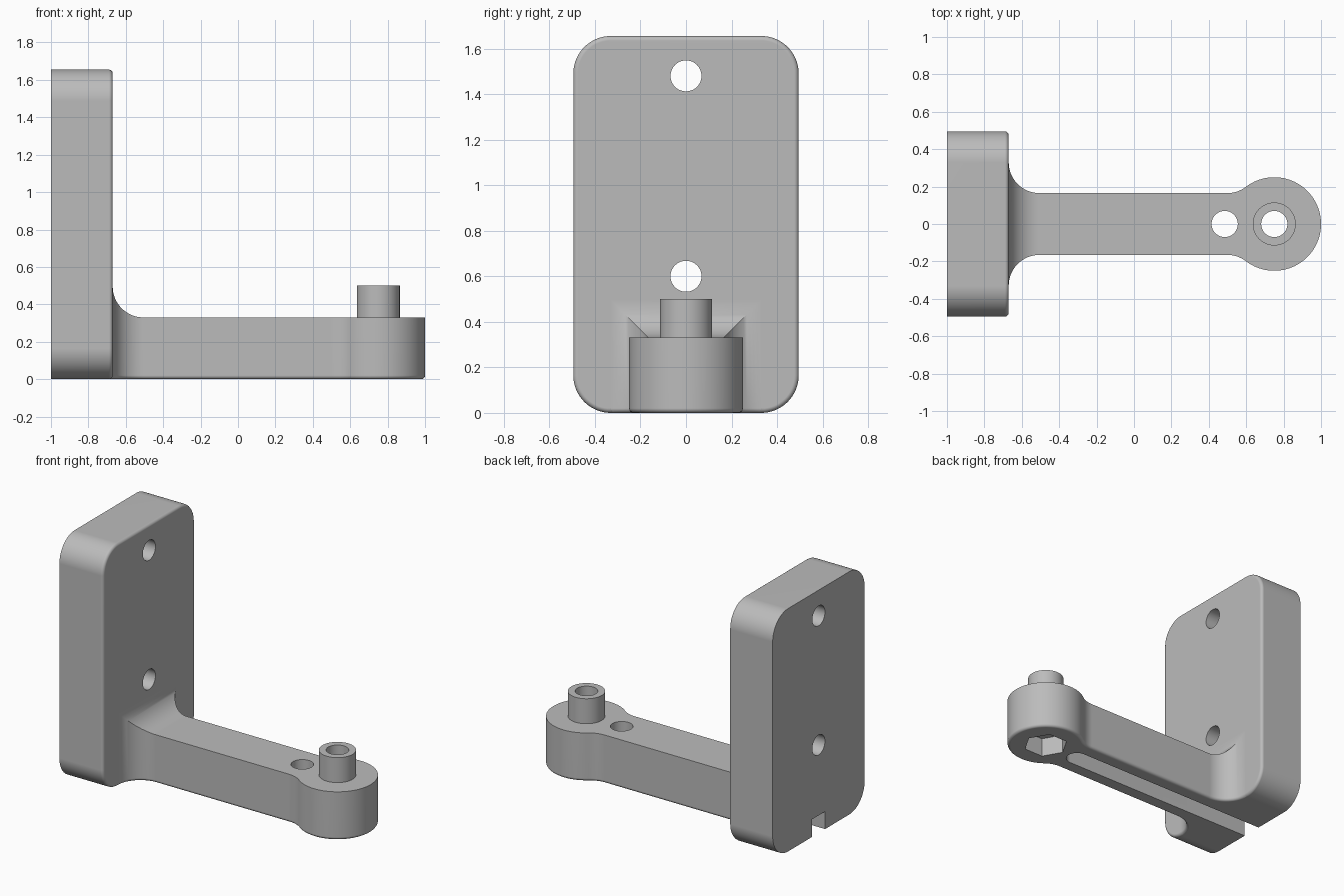
import bpy, bmesh, math
from math import cos, sin, pi
from mathutils import Vector

cube = bpy.data.objects.get("Cube")
if cube:
    bpy.data.objects.remove(cube)

grey = bpy.data.materials.new("plain grey")
grey.use_nodes = True
COLOUR = (0.5, 0.5, 0.5, 1)
grey.diffuse_color = COLOUR
grey.node_tree.nodes["Principled BSDF"].inputs["Base Color"].default_value = COLOUR

R = 0.165            # shared fillet radius and arm half width
ARM_TOP = 0.33
FACE = -0.67         # front face of the wall plate
HEAD = 0.75          # centre of the round head
HEAD_R = 0.25
LEVEL = 0.02         # small edge rounding


def arc(cx, cy, r, a0, a1, n=16):
    return [(cx + r * cos(a0 + (a1 - a0) * i / n), cy + r * sin(a0 + (a1 - a0) * i / n))
            for i in range(n + 1)]


def prism(name, outline, start, end, place, round_edge=None):
    """Extrude a 2D outline; place(u, v, w) gives the 3D point."""
    bm = bmesh.new()
    face = bm.faces.new([bm.verts.new(place(u, v, start)) for u, v in outline])
    shift = Vector(place(0, 0, end)) - Vector(place(0, 0, start))
    ext = bmesh.ops.extrude_face_region(bm, geom=[face], use_keep_orig=True)
    bmesh.ops.translate(bm, vec=shift, verts=[g for g in ext["geom"] if isinstance(g, bmesh.types.BMVert)])
    bmesh.ops.recalc_face_normals(bm, faces=bm.faces)
    if round_edge:
        edges = [e for e in bm.edges if all(round_edge(v.co) for v in e.verts)]
        bmesh.ops.bevel(bm, geom=edges, offset=LEVEL, segments=4, profile=0.5, affect='EDGES')
    mesh = bpy.data.meshes.new(name)
    bm.to_mesh(mesh)
    bm.free()
    mesh.materials.append(grey)
    obj = bpy.data.objects.new(name, mesh)
    bpy.context.collection.objects.link(obj)
    return obj


def up(u, v, w):
    return (u, v, w)


def along_x(u, v, w):
    return (w, u, v)


def along_y(u, v, w):
    return (u, w, v)


def circle(cx, cy, r, n=48):
    return arc(cx, cy, r, 0, 2 * pi, n)[:-1]


def combine(target, tool, operation):
    mod = target.modifiers.new("combine", 'BOOLEAN')
    mod.operation = operation
    mod.solver = 'EXACT'
    mod.object = tool
    tool.hide_render = True
    bpy.context.view_layer.objects.active = target
    bpy.ops.object.modifier_apply(modifier=mod.name)
    bpy.data.objects.remove(tool)


# Wall plate: rounded rectangle with a softened front rim
half, top = 0.495, 1.655
rim = []
for i, (cy, cz) in enumerate([(half - R, top - R), (R - half, top - R), (R - half, R), (half - R, R)]):
    rim += arc(cy, cz, R, i * pi / 2, (i + 1) * pi / 2)
bracket = prism("bracket", rim, -1, FACE, along_x, lambda c: c.x > FACE - 0.001)

# Arm seen from above: flared root, straight shank, necked round head
neck_dx = math.sqrt((HEAD_R + R) ** 2 - (2 * R) ** 2)
neck_x = HEAD - neck_dx
a = math.atan2(2 * R, -neck_dx)
side = [(FACE - 0.1, 2 * R)]
side += arc(FACE + R, 2 * R, R, pi, 1.5 * pi)
side += arc(neck_x, 2 * R, R, -pi / 2, a - pi)
side += arc(HEAD, 0, HEAD_R, a, 0, 32)[1:]
plan = side + [(x, -y) for x, y in side[-2::-1]]
arm = prism("arm", plan, 0, 0.8, up, lambda c: c.z < 0.001)

# Arm seen from the front: flat top sweeping up into the plate
profile = [(FACE - 0.2, -0.1), (1.2, -0.1), (1.2, ARM_TOP)]
profile += arc(FACE + R, ARM_TOP + R, R, 1.5 * pi, pi)
profile += [(FACE - 0.2, ARM_TOP + R)]
combine(arm, prism("arm_profile", profile, -0.6, 0.6, along_y), 'INTERSECT')
combine(bracket, arm, 'UNION')

# Raised boss on the head
combine(bracket, prism("boss", circle(HEAD, 0, 0.115), 0.2, 0.5, up), 'UNION')

# Screw holes through the plate
for z in (0.6, 1.48):
    combine(bracket, prism("plate_hole", circle(0, z, 0.068), -1.1, -0.5, along_x), 'DIFFERENCE')

# Through holes, hexagonal nut pocket and cable groove under the arm
HOLE_X, HOLE_R = 0.485, 0.07
groove = arc(HOLE_X, 0, HOLE_R, -pi / 2, pi / 2, 24) + [(-1.1, HOLE_R), (-1.1, -HOLE_R)]
for name, outline, depth in [
        ("boss_hole", circle(HEAD, 0, HOLE_R), 0.7),
        ("arm_hole", circle(HOLE_X, 0, HOLE_R), 0.7),
        ("nut_pocket", circle(HEAD, 0, 0.143, 6), 0.13),
        ("cable_groove", groove, 0.12)]:
    combine(bracket, prism(name, outline, -0.1, depth, up), 'DIFFERENCE')

# Smooth curved faces, keep crisp edges
bpy.ops.object.select_all(action='DESELECT')
bracket.select_set(True)
bpy.context.view_layer.objects.active = bracket
bpy.ops.object.shade_smooth_by_angle(angle=math.radians(30))
weighted = bracket.modifiers.new("even_shading", 'WEIGHTED_NORMAL')
weighted.keep_sharp = True
